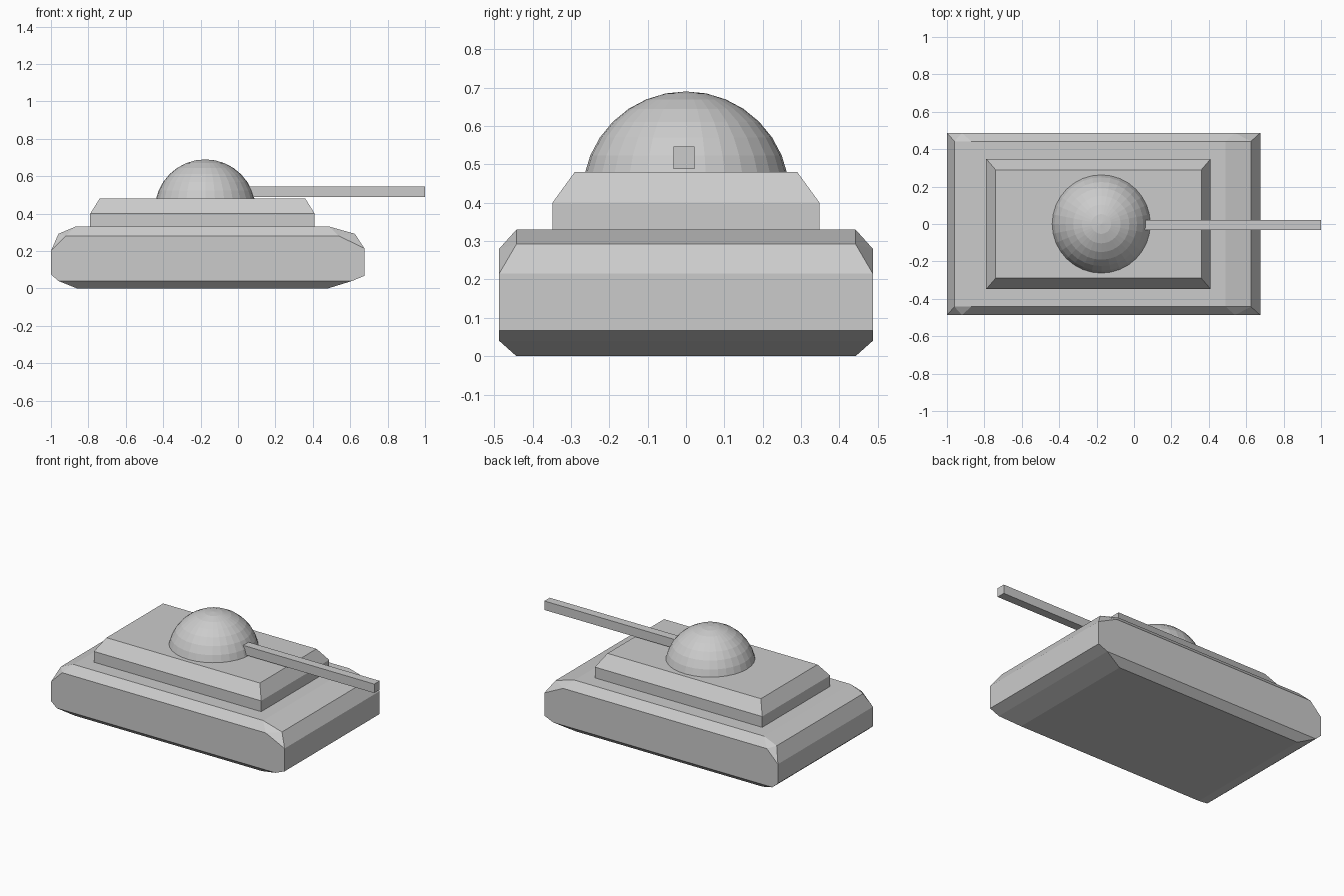
import bpy, bmesh, math
from mathutils import Matrix

cube = bpy.data.objects.get("Cube")
if cube:
    bpy.data.objects.remove(cube, do_unlink=True)

grey = bpy.data.materials.new("plain_grey")
grey.use_nodes = True
colour = (0.6, 0.6, 0.6, 1)
grey.diffuse_color = colour
grey.node_tree.nodes["Principled BSDF"].inputs["Base Color"].default_value = colour


def finish(name, bm, smooth_angle=None):
    """Turn a bmesh into a named grey object."""
    bmesh.ops.recalc_face_normals(bm, faces=bm.faces[:])
    mesh = bpy.data.meshes.new(name)
    bm.to_mesh(mesh)
    bm.free()
    mesh.materials.append(grey)
    obj = bpy.data.objects.new(name, mesh)
    bpy.context.collection.objects.link(obj)
    if smooth_angle:
        bpy.ops.object.select_all(action='DESELECT')
        obj.select_set(True)
        bpy.context.view_layer.objects.active = obj
        bpy.ops.object.shade_smooth_by_angle(angle=math.radians(smooth_angle))
    return obj


def convex(name, points, smooth_angle=None):
    """Wrap a faceted convex body around a few points."""
    bm = bmesh.new()
    verts = [bm.verts.new(p) for p in points]
    result = bmesh.ops.convex_hull(bm, input=verts)
    loose = set(result["geom_interior"]) | set(result["geom_unused"])
    bmesh.ops.delete(bm, geom=[g for g in loose if isinstance(g, bmesh.types.BMVert)],
                     context='VERTS')
    bmesh.ops.dissolve_limit(bm, angle_limit=math.radians(1),
                             verts=bm.verts[:], edges=bm.edges[:])
    return finish(name, bm, smooth_angle)


def mirrored(profile, y):
    return [(x, s * y, z) for x, z in profile for s in (-1, 1)]


def rectangle(x0, x1, y, z):
    return mirrored([(x0, z), (x1, z)], y)


# Hull: wide side outline, with narrower bevelled deck and belly
side = [(-1, 0.20), (-0.92, 0.28), (0.54, 0.28), (0.675, 0.215),
        (0.675, 0.067), (0.61, 0.04), (-0.96, 0.04), (-1, 0.075)]
inner = [(-0.96, 0.292), (-0.87, 0.33), (0.49, 0.33), (0.625, 0.292),
         (0.48, 0), (-0.86, 0)]
convex("hull", mirrored(side, 0.487) + mirrored(inner, 0.442))

# Raised deck: vertical lower wall and sloping upper wall
convex("upper_deck", rectangle(-0.79, 0.41, 0.348, 0.30)
       + rectangle(-0.79, 0.41, 0.348, 0.40)
       + rectangle(-0.74, 0.36, 0.29, 0.48))

# Domed turret, sunk into the raised deck
bm = bmesh.new()
bmesh.ops.create_uvsphere(bm, u_segments=32, v_segments=16, radius=0.27,
                          matrix=Matrix.Translation((-0.175, 0, 0.42)))
finish("turret_dome", bm)

# Square gun barrel reaching out of the dome
bm = bmesh.new()
bmesh.ops.create_cube(bm, size=1, matrix=Matrix.Translation((0.48, -0.005, 0.517))
                      @ Matrix.Diagonal((1.04, 0.055, 0.058, 1)))
finish("gun_barrel", bm)
